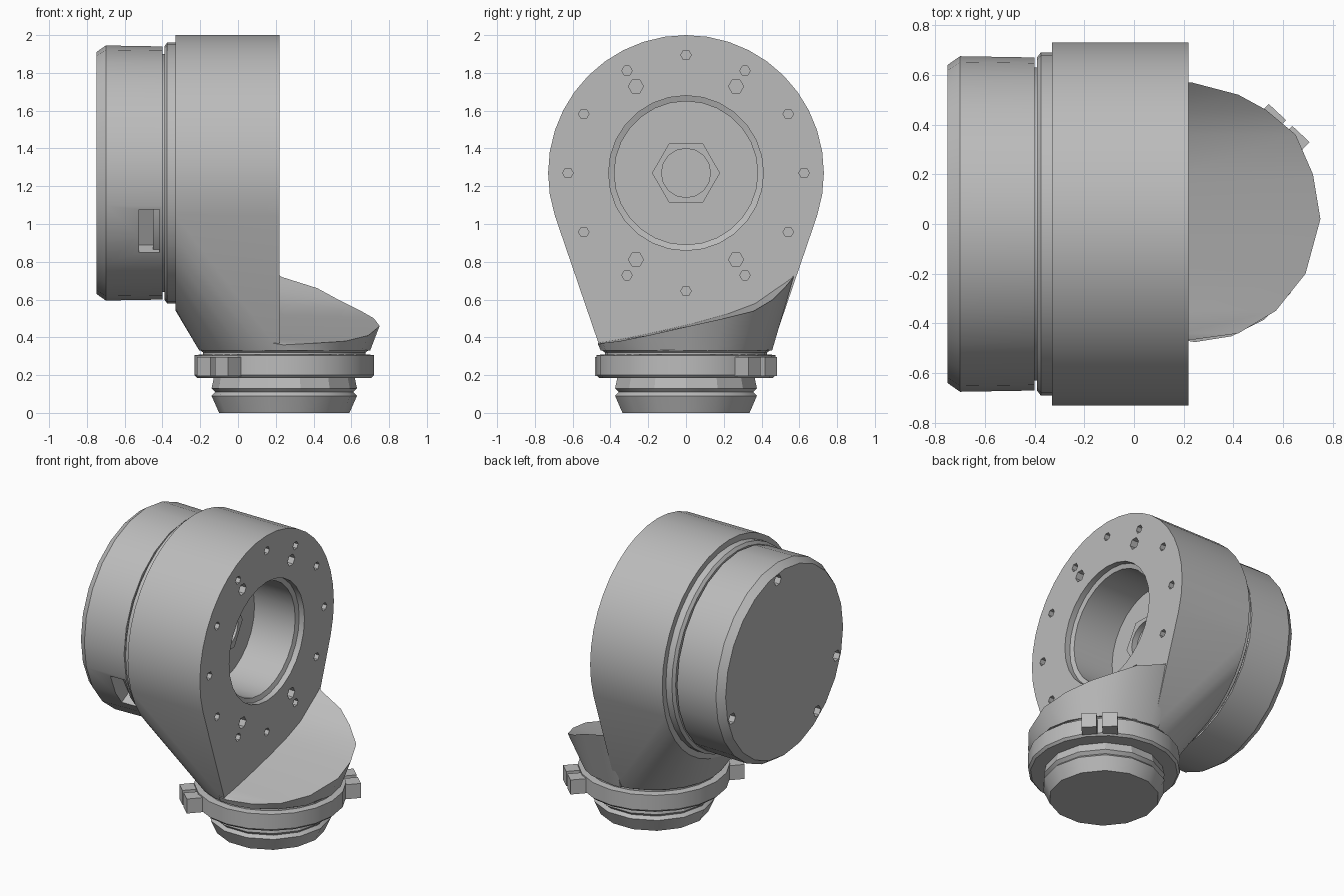
import bpy, bmesh
from math import cos, sin, pi, radians
from mathutils import Vector, Matrix

if "Cube" in bpy.data.objects:
    bpy.data.objects.remove(bpy.data.objects["Cube"])

grey = bpy.data.materials.new("cast metal grey")
grey.use_nodes = True
GREY = (0.5, 0.5, 0.5, 1)
grey.diffuse_color = GREY
grey.node_tree.nodes["Principled BSDF"].inputs["Base Color"].default_value = GREY

AXIS_Z = 1.27      # height of the horizontal joint axis
BASE_X = 0.245     # centre of the vertical base axis
FACE_X = 0.22      # open face of the housing


def smooth(obj, angle=30):
    bpy.ops.object.select_all(action='DESELECT')
    obj.select_set(True)
    bpy.context.view_layer.objects.active = obj
    bpy.ops.object.shade_smooth_by_angle(angle=radians(angle))


def finish(name, bm, angle=30):
    bmesh.ops.recalc_face_normals(bm, faces=bm.faces)
    mesh = bpy.data.meshes.new(name)
    bm.to_mesh(mesh)
    bm.free()
    mesh.materials.append(grey)
    obj = bpy.data.objects.new(name, mesh)
    bpy.context.collection.objects.link(obj)
    if angle:
        smooth(obj, angle)
    return obj


def on_joint(a, r, x):
    return Vector((x, r * cos(a), AXIS_Z + r * sin(a)))


def on_base(a, r, z):
    return Vector((BASE_X + r * cos(a), r * sin(a), z))


def bridge(bm, a, b):
    for i in range(len(a)):
        j = (i + 1) % len(a)
        bm.faces.new((a[i], a[j], b[j], b[i]))


def lathe(name, place, profile, sides, angle=30):
    """Closed solid from (radius, offset) pairs about one of the two axes."""
    bm = bmesh.new()
    rings = [[bm.verts.new(place(2 * pi * i / sides, r, o)) for i in range(sides)]
             for r, o in profile]
    for a, b in zip(rings, rings[1:]):
        bridge(bm, a, b)
    bm.faces.new(rings[0])
    bm.faces.new(rings[-1])
    return finish(name, bm, angle)


def box(name, centre, size, turn=0, axis='Z'):
    bm = bmesh.new()
    m = Matrix.Translation(centre) @ Matrix.Rotation(turn, 4, axis) @ Matrix.Diagonal((*size, 1))
    bmesh.ops.create_cube(bm, size=1, matrix=m)
    return finish(name, bm, 0)


def pegs(name, spots, x, depth):
    """Pegs along x from (degrees, distance, radius), used to cut screw holes."""
    bm = bmesh.new()
    for deg, dist, r in spots:
        m = (Matrix.Translation(on_joint(radians(deg), dist, x))
             @ Matrix.Rotation(pi / 2, 4, 'Y'))
        bmesh.ops.create_cone(bm, cap_ends=True, segments=6, radius1=r, radius2=r,
                              depth=depth, matrix=m)
    return finish(name, bm, 0)


def cut(obj, *cutters):
    """Subtract the cutters, then mark sharp edges on the finished part."""
    for cutter in cutters:
        mod = obj.modifiers.new("cut", 'BOOLEAN')
        mod.operation = 'DIFFERENCE'
        mod.solver = 'EXACT'
        mod.object = cutter
        bpy.context.view_layer.objects.active = obj
        bpy.ops.object.modifier_apply(modifier=mod.name)
        bpy.data.objects.remove(cutter)
    smooth(obj)


# Main housing: round drum tapering down into the half round neck
bm = bmesh.new()
for i in range(40):
    for x in (-0.33, FACE_X):
        bm.verts.new(on_joint(2 * pi * i / 40, 0.73, x))
for i in range(13):
    p = on_base(pi / 2 + pi * i / 12, 0.45, 0.33)
    bm.verts.new((min(p.x, FACE_X), p.y, p.z))
bmesh.ops.convex_hull(bm, input=bm.verts)
bmesh.ops.dissolve_limit(bm, angle_limit=0.01, verts=bm.verts, edges=bm.edges)
housing = finish("housing", bm)
bore = lathe("bore_cutter", on_joint,
             [(0.38, -0.14), (0.38, 0.17), (0.41, 0.18), (0.41, 0.4)], 28)
face_holes = pegs("face_hole_cutter",
                  [(i * 30, 0.625, 0.028) for i in range(12)]
                  + [(d, 0.53, 0.04) for d in (60, 120, 240, 300)], FACE_X, 0.12)
cut(housing, bore, face_holes)

# Hub inside the bore: hexagonal boss with a round socket
hub = lathe("hub", on_joint, [(0.18, -0.16), (0.18, -0.09)], 6, 20)
cut(hub, lathe("hub_socket_cutter", on_joint, [(0.13, -0.13), (0.13, 0.1)], 16))

# Stepped ring and rear cap with a thin groove between them
lathe("rear_ring", on_joint, [(0.69, -0.3), (0.69, -0.375), (0.67, -0.39)], 36)
lathe("groove_core", on_joint, [(0.63, -0.3), (0.63, -0.45)], 36)
cap = lathe("rear_cap", on_joint,
            [(0.67, -0.4), (0.675, -0.7), (0.64, -0.75)], 24)
cut(cap,
    pegs("cap_hole_cutter",
         [(d, 0.595, 0.038) for d in (83, 197, 233, 343)], -0.75, 0.16),
    box("cap_pocket_cutter", on_joint(radians(208), 0.64, -0.47),
        (0.11, 0.14, 0.26), radians(28), 'X'))

# Elbow shelf: slanted lobe lofted across y from (y, reach, rim height, root height)
SECTIONS = [(-0.465, 0.24, 0.36, 0.37), (-0.44, 0.42, 0.37, 0.375), (-0.35, 0.57, 0.38, 0.39),
            (-0.2, 0.69, 0.41, 0.42), (0.02, 0.75, 0.46, 0.47), (0.2, 0.72, 0.5, 0.52),
            (0.36, 0.65, 0.54, 0.58), (0.46, 0.53, 0.6, 0.65), (0.52, 0.42, 0.66, 0.69),
            (0.57, 0.23, 0.72, 0.76)]
bm = bmesh.new()
loops = []
for y, reach, rim, root in SECTIONS:
    foot_y = y * (0.8 if y > 0 else 0.97)
    foot_x = BASE_X + max(0.0, 0.455 ** 2 - foot_y ** 2) ** 0.5
    points = [(0.18, foot_y, 0.33), (0.18, y, root), (reach, y, rim), (foot_x, foot_y, 0.33)]
    loops.append([bm.verts.new(p) for p in points])
for a, b in zip(loops, loops[1:]):
    bridge(bm, a, b)
bm.faces.new(loops[0])
bm.faces.new(loops[-1])
finish("elbow_shelf", bm, 35)

# Base: neck seam, clamp collar and tapered foot
lathe("neck_seam", on_base, [(0.43, 0.28), (0.43, 0.32), (0.45, 0.335)], 24)
lathe("clamp_collar", on_base, [(0.46, 0.185), (0.475, 0.2), (0.475, 0.305), (0.44, 0.31)], 20)
lathe("foot", on_base,
      [(0.345, 0), (0.385, 0.09), (0.365, 0.11), (0.385, 0.13), (0.37, 0.2)], 14, 25)

# Clamp lugs: a split pair on two opposite sides of the collar
for side, turn in (("back", radians(47)), ("front", radians(227))):
    for n, offset in (("a", -0.13), ("b", 0.13)):
        spot = on_base(turn + offset, 0.5, 0.245)
        box(f"clamp_lug_{side}_{n}", spot, (0.12, 0.095, 0.1), turn)
